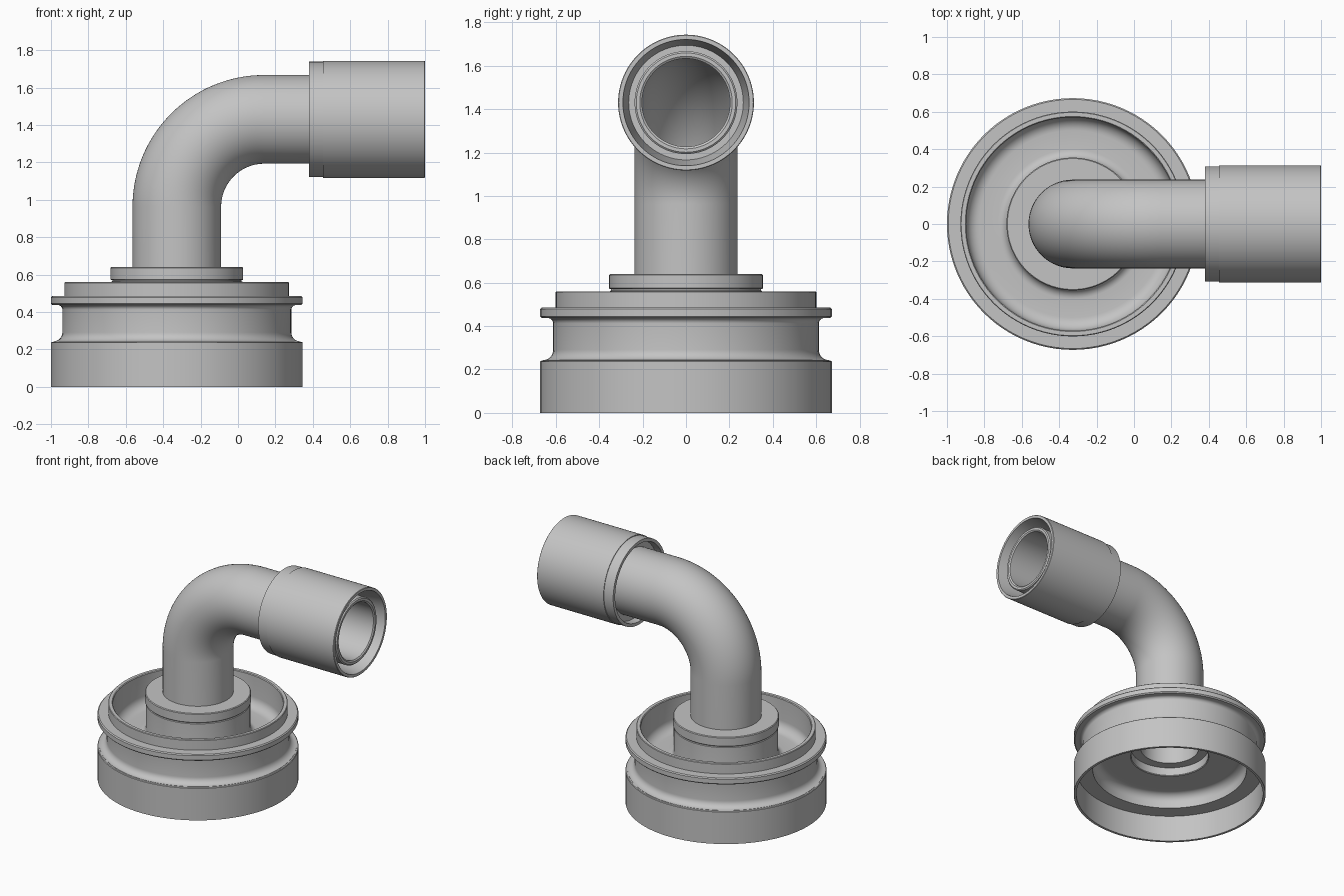
import bpy, bmesh, math
from mathutils import Vector

if "Cube" in bpy.data.objects:
    bpy.data.objects.remove(bpy.data.objects["Cube"])

SEG = 96
CX = -0.327      # axis of the base
PZ = 1.43        # height of the horizontal pipe axis
PIPE_R, BORE_R = 0.237, 0.203
BEND_R = 0.467

grey = bpy.data.materials.new("light grey")
grey.diffuse_color = (0.55, 0.55, 0.55, 1)
grey.use_nodes = True
grey.node_tree.nodes["Principled BSDF"].inputs["Base Color"].default_value = grey.diffuse_color


def arc(cx, cy, r, a0, a1, n=8):
    """Points of a rounded corner, angles in degrees."""
    angs = [math.radians(a0 + (a1 - a0) * i / n) for i in range(n + 1)]
    return [(cx + r * math.cos(a), cy + r * math.sin(a)) for a in angs]


def skin(name, rings):
    """Join closed rings of points into a closed tube of surface."""
    bm = bmesh.new()
    vs = [[bm.verts.new(p) for p in ring] for ring in rings]
    n = len(rings[0])
    for i in range(len(vs)):
        a, b = vs[i], vs[(i + 1) % len(vs)]
        for j in range(n):
            k = (j + 1) % n
            bm.faces.new((a[j], a[k], b[k], b[j]))
    bmesh.ops.recalc_face_normals(bm, faces=bm.faces)
    me = bpy.data.meshes.new(name)
    bm.to_mesh(me)
    bm.free()
    me.materials.append(grey)
    ob = bpy.data.objects.new(name, me)
    bpy.context.collection.objects.link(ob)
    bpy.ops.object.select_all(action='DESELECT')
    ob.select_set(True)
    bpy.context.view_layer.objects.active = ob
    bpy.ops.object.shade_smooth_by_angle(angle=math.radians(25))
    return ob


def ring(centre, u, v, r):
    return [centre + r * (u * math.cos(t) + v * math.sin(t))
            for t in (2 * math.pi * i / SEG for i in range(SEG))]


X, Y, Z = Vector((1, 0, 0)), Vector((0, 1, 0)), Vector((0, 0, 1))

# Base cap: closed (radius, height) profile around the vertical axis
profile = (
    [(0.655, 0), (0.673, 0), (0.673, 0.236), (0.669, 0.24), (0.66, 0.241)]
    + arc(0.66, 0.291, 0.048, 270, 180)              # lower side of the waist
    + arc(0.637, 0.412, 0.025, 180, 90)              # upper side of the waist
    + [(0.665, 0.437), (0.673, 0.445), (0.673, 0.478), (0.666, 0.485),
       (0.601, 0.485), (0.601, 0.556), (0.597, 0.56), (0.575, 0.56), (0.57, 0.555)]
    + arc(0.50, 0.40, 0.07, 0, -90)                  # channel floor
    + arc(0.40, 0.38, 0.05, 270, 180)
    + [(0.35, 0.562), (0.345, 0.565), (0.345, 0.57), (0.35, 0.57), (0.355, 0.575),
       (0.355, 0.635), (0.35, 0.64), (0.23, 0.64), (0.23, 0.37), (0.27, 0.37), (0.27, 0.31)]
    + [(0.275, 0.305), (0.45, 0.305)]
    + arc(0.48, 0.245, 0.06, 90, 0)                  # underside of the channel
    + [(0.54, 0.20), (0.655, 0.20)]
)
skin("base_cap", [ring(Vector((CX, 0, z)), X, Y, r) for r, z in profile])

# Elbow pipe: path of (point, tangent angle), outside there and bore back
bend_x, bend_z = CX + BEND_R, PZ - BEND_R
path = [(CX, 0.37, 0), (CX, 0.64, 0)]
for i in range(33):
    a = math.pi / 2 * i / 32
    path.append((bend_x - BEND_R * math.cos(a), bend_z + BEND_R * math.sin(a), a))
path += [(0.40, PZ, math.pi / 2), (0.965, PZ, math.pi / 2)]


def pipe_ring(p, r):
    x, z, a = p
    side = Vector((math.cos(a), 0, -math.sin(a)))
    return ring(Vector((x, 0, z)), side, Y, r)


end = (0.972, PZ, math.pi / 2)
skin("elbow_pipe",
     [pipe_ring(p, PIPE_R) for p in path]
     + [pipe_ring(end, PIPE_R - 0.008), pipe_ring(end, BORE_R + 0.01)]
     + [pipe_ring(p, BORE_R) for p in reversed(path)])

# End sleeve: (x, radius) profile around the horizontal axis, open groove at both ends
sleeve = [(0.38, 0.285), (0.38, 0.308), (0.455, 0.308), (0.455, 0.313),
          (0.997, 0.313), (1.0, 0.31), (1.0, 0.291), (0.82, 0.264),
          (0.82, 0.225), (0.43, 0.225), (0.43, 0.28)]
skin("end_sleeve", [ring(Vector((x, 0, PZ)), Y, Z, r) for x, r in sleeve])
